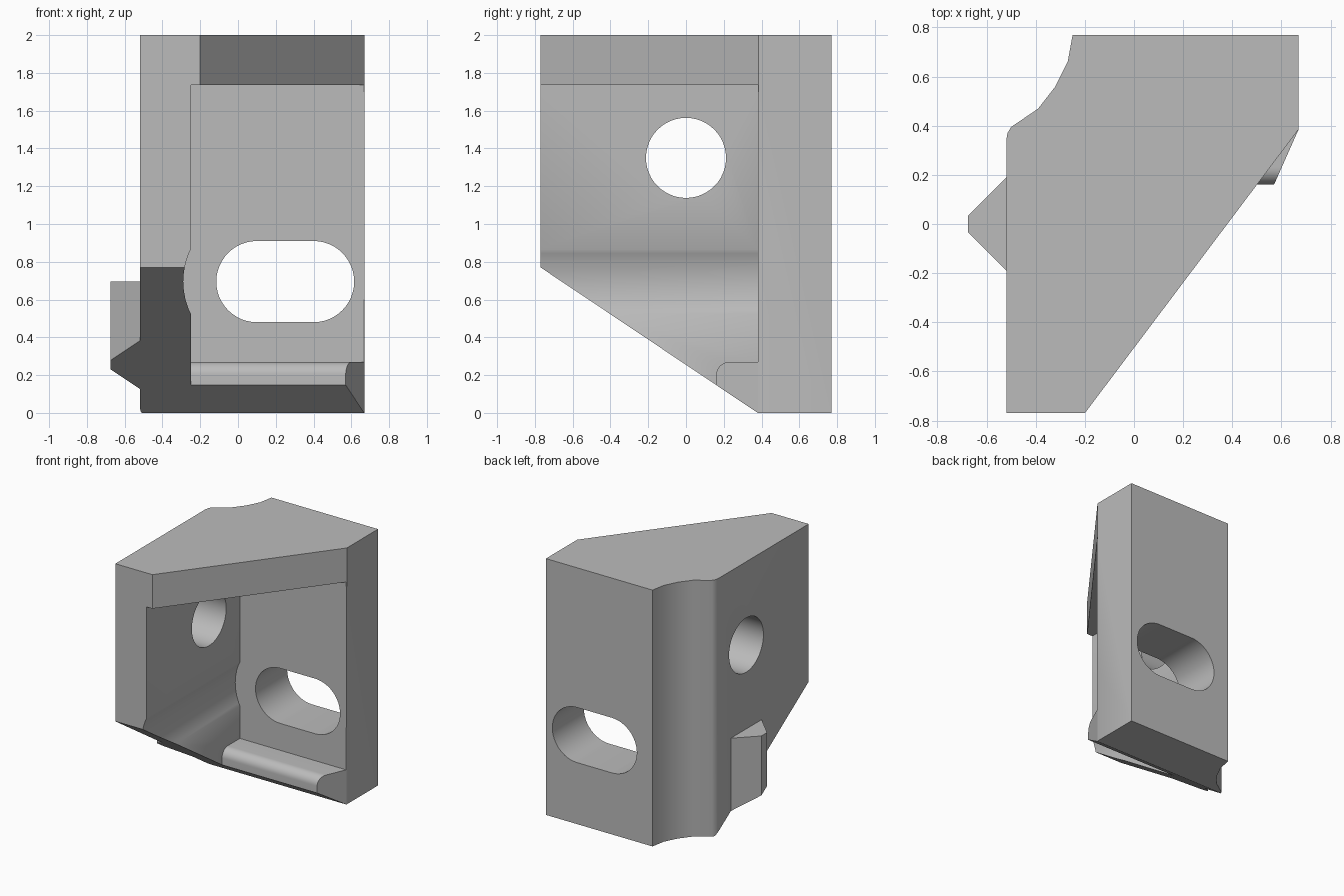
import bpy, bmesh
from math import sin, cos, pi, radians

cube = bpy.data.objects.get("Cube")
if cube:
    bpy.data.objects.remove(cube, do_unlink=True)

grey = bpy.data.materials.new("light grey")
grey.use_nodes = True
colour = (0.5, 0.5, 0.5, 1)
grey.diffuse_color = colour
grey.node_tree.nodes["Principled BSDF"].inputs["Base Color"].default_value = colour


def arc(cx, cy, r, start, end, n):
    """Points along an arc, angles in degrees."""
    angles = [radians(start + (end - start) * i / n) for i in range(n + 1)]
    return [(cx + r * cos(a), cy + r * sin(a)) for a in angles]


def prism(name, points, axis, lo, hi):
    """Extrude a flat profile from lo to hi along an axis."""
    place = {"x": lambda u, v, d: (d, u, v),
             "y": lambda u, v, d: (u, d, v),
             "z": lambda u, v, d: (u, v, d)}[axis]
    bm = bmesh.new()
    rings = [[bm.verts.new(place(u, v, d)) for u, v in points] for d in (lo, hi)]
    for ring in rings:
        bm.faces.new(ring)
    n = len(points)
    for i in range(n):
        j = (i + 1) % n
        bm.faces.new((rings[0][i], rings[0][j], rings[1][j], rings[1][i]))
    bmesh.ops.recalc_face_normals(bm, faces=bm.faces)
    mesh = bpy.data.meshes.new(name)
    bm.to_mesh(mesh)
    bm.free()
    mesh.materials.append(grey)
    obj = bpy.data.objects.new(name, mesh)
    bpy.context.collection.objects.link(obj)
    return obj


def combine(target, tool, operation):
    """Apply one boolean and discard the tool."""
    mod = target.modifiers.new("boolean", "BOOLEAN")
    mod.operation, mod.object, mod.solver = operation, tool, "EXACT"
    bpy.context.view_layer.objects.active = target
    bpy.ops.object.modifier_apply(modifier=mod.name)
    bpy.data.objects.remove(tool, do_unlink=True)


# Block with a hollowed back corner
bracket = prism("corner_bracket", [
    (-0.52, -0.77), (0.67, -0.77), (0.67, 0.77), (-0.25, 0.77), (-0.27, 0.66),
    (-0.32, 0.56), (-0.39, 0.47), (-0.5, 0.395), (-0.515, 0.37), (-0.52, 0.34)],
    "z", 0, 2)

# Locating key on the outer side wall
key = prism("locating_key", [(-0.4, -0.31), (-0.4, 0.31), (-0.52, 0.19),
            (-0.675, 0.035), (-0.675, -0.035), (-0.52, -0.19)], "z", 0.05, 0.695)
combine(bracket, key, "UNION")

# Inner pocket, leaving the top plate and a rounded ledge at the bottom
pocket = [(-1, 1.735), (0.38, 1.735), (0.38, 0.27)]
pocket += arc(0.23, 0.2, 0.07, 90, 180, 10) + [(0.16, -0.5), (-1, -0.5)]
cutters = [
    prism("pocket", pocket, "x", -0.25, 1),
    # Diagonal edge of the top plate
    prism("top_diagonal", [(-0.38, -1.01), (-0.2, -0.77), (0.67, 0.385),
                           (0.783, 0.535), (1, -1.01)], "z", 1.7, 2.5),
    # Tapered end of the ledge
    prism("ledge_taper", [(0.45, -0.11), (0.67, 0.385), (0.75, 0.565),
                          (1, -0.11)], "z", -0.5, 0.6),
    # Slanted underside
    prism("underside", [(-1.07, 0.971), (0.38, 0), (0.678, -0.2),
                        (-1.07, -0.2)], "x", -2, 2),
    # Clearance groove in the side wall
    prism("groove", arc(0.1, 0.695, 0.39, 0, 352.5, 47), "y", -1, 0.38),
    # Bolt slot through the back wall
    prism("slot", arc(0.1, 0.695, 0.215, 90, 270, 24)
          + arc(0.4, 0.695, 0.215, -90, 90, 24), "y", 0.2, 1),
    # Bolt hole through the side wall
    prism("hole", arc(0, 1.35, 0.212, 0, 352.5, 47), "x", -1, 0),
]
for cutter in cutters:
    combine(bracket, cutter, "DIFFERENCE")

bpy.ops.object.select_all(action="DESELECT")
bracket.select_set(True)
bpy.context.view_layer.objects.active = bracket
bpy.ops.object.shade_smooth_by_angle(angle=radians(30))
